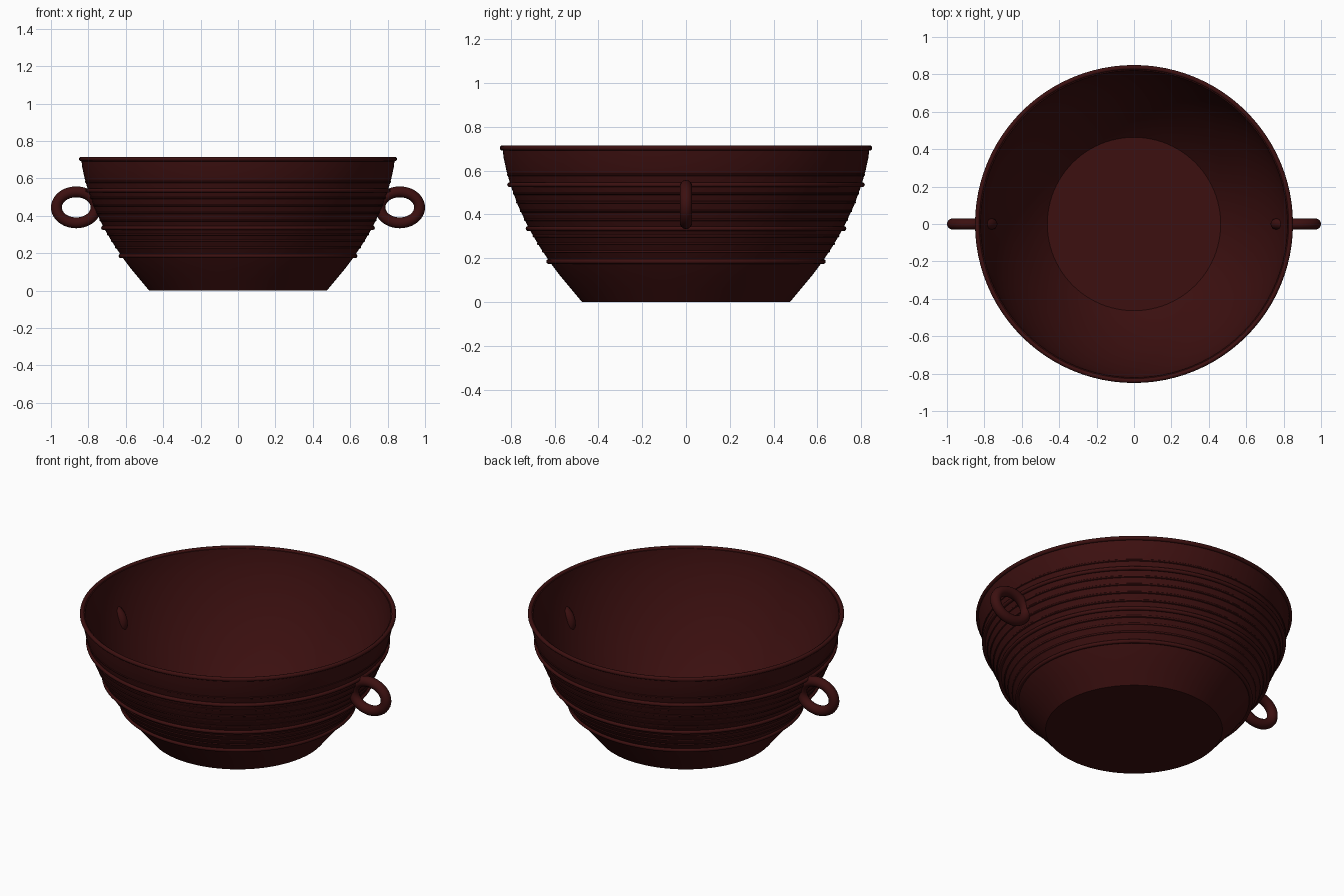
import bpy, bmesh, math

cube = bpy.data.objects.get("Cube")
if cube:
    bpy.data.objects.remove(cube)

maroon = bpy.data.materials.new("dark_maroon_glaze")
maroon.use_nodes = True
COLOUR = (0.045, 0.005, 0.005, 1)
maroon.diffuse_color = COLOUR
maroon.node_tree.nodes["Principled BSDF"].inputs["Base Color"].default_value = COLOUR

SEGMENTS = 96
WALL = 0.017
FLOOR = 0.015
TOP = 0.705
# Outer curve of the wall as (radius, height)
CURVE = [(0.475, 0), (0.525, 0.06), (0.575, 0.12), (0.62, 0.18), (0.673, 0.26),
         (0.72, 0.34), (0.767, 0.44), (0.80, 0.53), (0.82, 0.6), (0.833, 0.66), (0.838, TOP)]


def wall_radius(z):
    for (r0, z0), (r1, z1) in zip(CURVE, CURVE[1:]):
        if z <= z1:
            return r0 + (r1 - r0) * (z - z0) / (z1 - z0)
    return CURVE[-1][0]


def finish(bm, name, angle):
    bmesh.ops.recalc_face_normals(bm, faces=bm.faces)
    mesh = bpy.data.meshes.new(name)
    bm.to_mesh(mesh)
    bm.free()
    mesh.materials.append(maroon)
    obj = bpy.data.objects.new(name, mesh)
    bpy.context.collection.objects.link(obj)
    bpy.ops.object.select_all(action='DESELECT')
    obj.select_set(True)
    bpy.context.view_layer.objects.active = obj
    bpy.ops.object.shade_smooth_by_angle(angle=math.radians(angle))
    return obj


def lathe(name, profile, angle=30):
    bm = bmesh.new()
    verts = [bm.verts.new((r, 0, z)) for r, z in profile]
    edges = [bm.edges.new(pair) for pair in zip(verts, verts[1:])]
    bmesh.ops.spin(bm, geom=verts + edges, cent=(0, 0, 0), axis=(0, 0, 1),
                   angle=math.tau, steps=SEGMENTS, use_duplicate=False)
    bmesh.ops.remove_doubles(bm, verts=bm.verts, dist=0.0001)
    return finish(bm, name, angle)


def oval_ring(name, centre, half_x, half_z, tube):
    bm = bmesh.new()
    rows = []
    for i in range(40):
        a = math.tau * i / 40
        row = []
        for j in range(14):
            b = math.tau * j / 14
            grow = tube * math.cos(b)
            row.append(bm.verts.new((centre[0] + (half_x + grow) * math.cos(a),
                                     centre[1] + tube * math.sin(b),
                                     centre[2] + (half_z + grow) * math.sin(a))))
        rows.append(row)
    for i in range(40):
        for j in range(14):
            bm.faces.new((rows[i - 1][j - 1], rows[i][j - 1], rows[i][j], rows[i - 1][j]))
    return finish(bm, name, 60)


def bead(name, radius, z, tube):
    points = [(radius + tube * math.cos(math.tau * i / 12),
               z + tube * math.sin(math.tau * i / 12)) for i in range(13)]
    return lathe(name, points, 60)


# Thin-walled bowl with a flat floor
inner = [(wall_radius(FLOOR) - 0.024, FLOOR)]
inner += [(r - WALL, z) for r, z in CURVE[1:]]
lathe("bowl", [(0, 0)] + CURVE + inner[::-1] + [(0, FLOOR)])

# Rounded rim and three raised bands
bead("rim", 0.838, 0.703, 0.012)
for label, height in (("lower", 0.185), ("middle", 0.335), ("upper", 0.535)):
    bead(label + "_band", wall_radius(height) + 0.004, height, 0.011)

# Fine throwing ridges between the bands
for i, height in enumerate((0.23, 0.265, 0.3, 0.375, 0.415, 0.455, 0.495, 0.58)):
    r = wall_radius(height)
    lathe("fine_ridge_%d" % (i + 1),
          [(wall_radius(height - 0.007) - 0.002, height - 0.007), (r + 0.003, height - 0.003),
           (r + 0.004, height + 0.003), (wall_radius(height + 0.007) - 0.002, height + 0.007)])

# Oval ring handles set into the wall on both sides
for side, sign in (("left", 1), ("right", -1)):
    oval_ring(side + "_handle", (sign * 0.865, 0, 0.445), 0.106, 0.083, 0.029)
